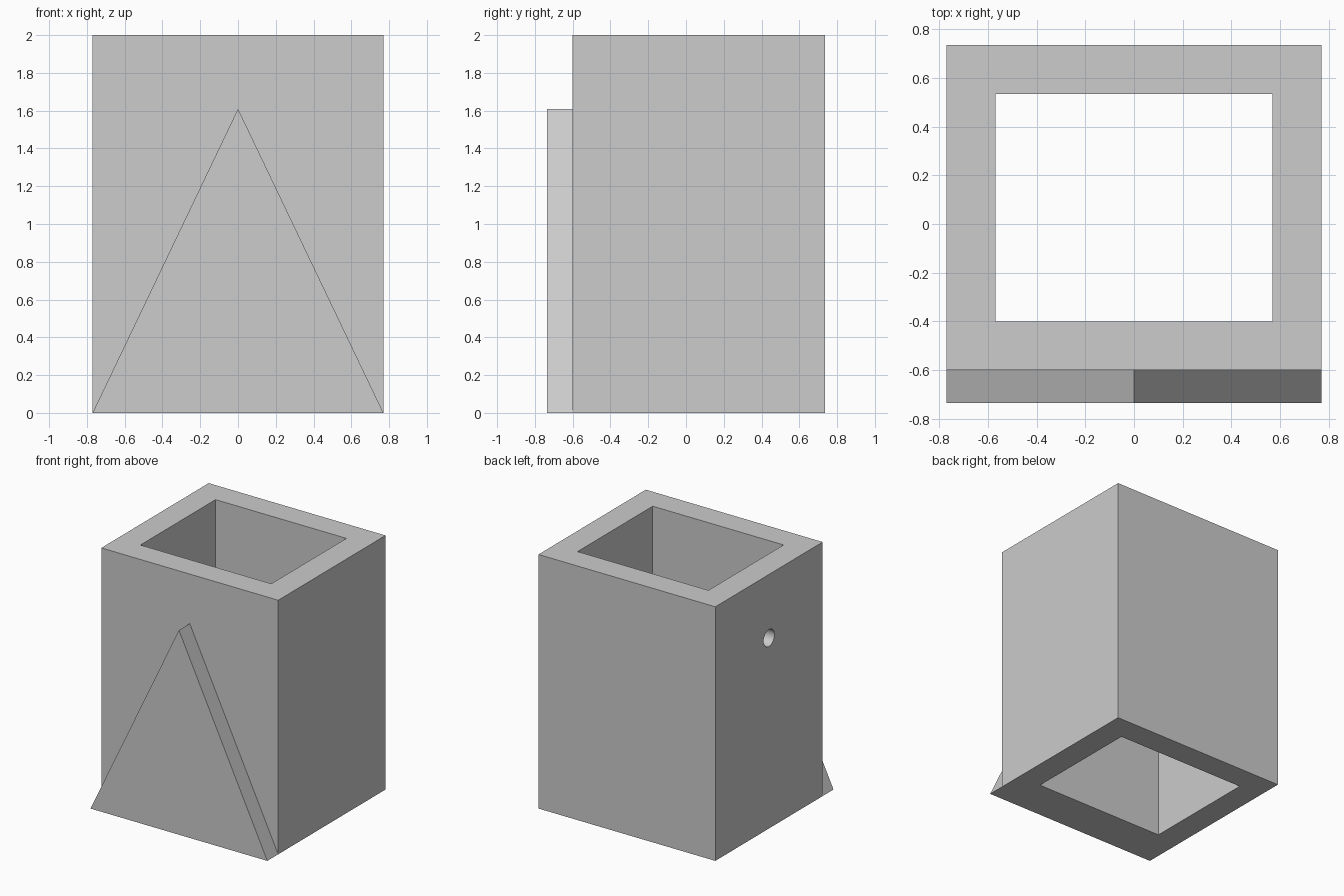
import bpy, bmesh, math
from mathutils import Matrix

if "Cube" in bpy.data.objects:
    bpy.data.objects.remove(bpy.data.objects["Cube"])

grey = bpy.data.materials.new("plain grey")
grey.diffuse_color = (0.604, 0.604, 0.604, 1)
grey.use_nodes = True
grey.node_tree.nodes["Principled BSDF"].inputs["Base Color"].default_value = grey.diffuse_color


def make(name, bm):
    bmesh.ops.recalc_face_normals(bm, faces=bm.faces)
    mesh = bpy.data.meshes.new(name)
    bm.to_mesh(mesh)
    bm.free()
    mesh.materials.append(grey)
    ob = bpy.data.objects.new(name, mesh)
    bpy.context.collection.objects.link(ob)
    return ob


def prism(name, outline, axis, length):
    """Extrude a closed outline along an axis."""
    bm = bmesh.new()
    face = bm.faces.new([bm.verts.new(p) for p in outline])
    new = bmesh.ops.extrude_face_region(bm, geom=[face])["geom"]
    verts = [v for v in new if isinstance(v, bmesh.types.BMVert)]
    bmesh.ops.translate(bm, verts=verts, vec=[a * length for a in axis])
    return make(name, bm)


def rect(x, y0, y1, z):
    return [(-x, y0, z), (x, y0, z), (x, y1, z), (-x, y1, z)]


# Square tube walls
W, FRONT, BACK, T = 0.77, -0.60, 0.735, 0.20
tube = prism("box_body", rect(W, FRONT, BACK, 0), (0, 0, 1), 2.0)

# Triangular plate on the front, as wide as the body
gable = prism("front_triangle", [(-W, -0.735, 0), (W, -0.735, 0), (0, -0.735, 1.61)],
              (0, 1, 0), 0.135)

# Open shaft from top to bottom
shaft = prism("shaft_cutter", rect(W - T, FRONT + T, BACK - T, -0.1), (0, 0, 1), 2.2)

# Round hole through the left wall
bm = bmesh.new()
bmesh.ops.create_cone(bm, cap_ends=True, segments=32, radius1=0.067, radius2=0.067, depth=0.4,
                      matrix=Matrix.Translation((-W + T / 2, 0.0675, 1.5))
                      @ Matrix.Rotation(math.pi / 2, 4, "Y"))
hole = make("hole_cutter", bm)

bpy.context.view_layer.objects.active = tube
tube.select_set(True)
for tool, op in ((gable, "UNION"), (shaft, "DIFFERENCE"), (hole, "DIFFERENCE")):
    mod = tube.modifiers.new(tool.name, "BOOLEAN")
    mod.object, mod.operation, mod.solver = tool, op, "EXACT"
    bpy.ops.object.modifier_apply(modifier=mod.name)
    bpy.data.objects.remove(tool)

# Smooth bore, crisp edges everywhere else
bpy.ops.object.shade_smooth_by_angle(angle=math.radians(30))
